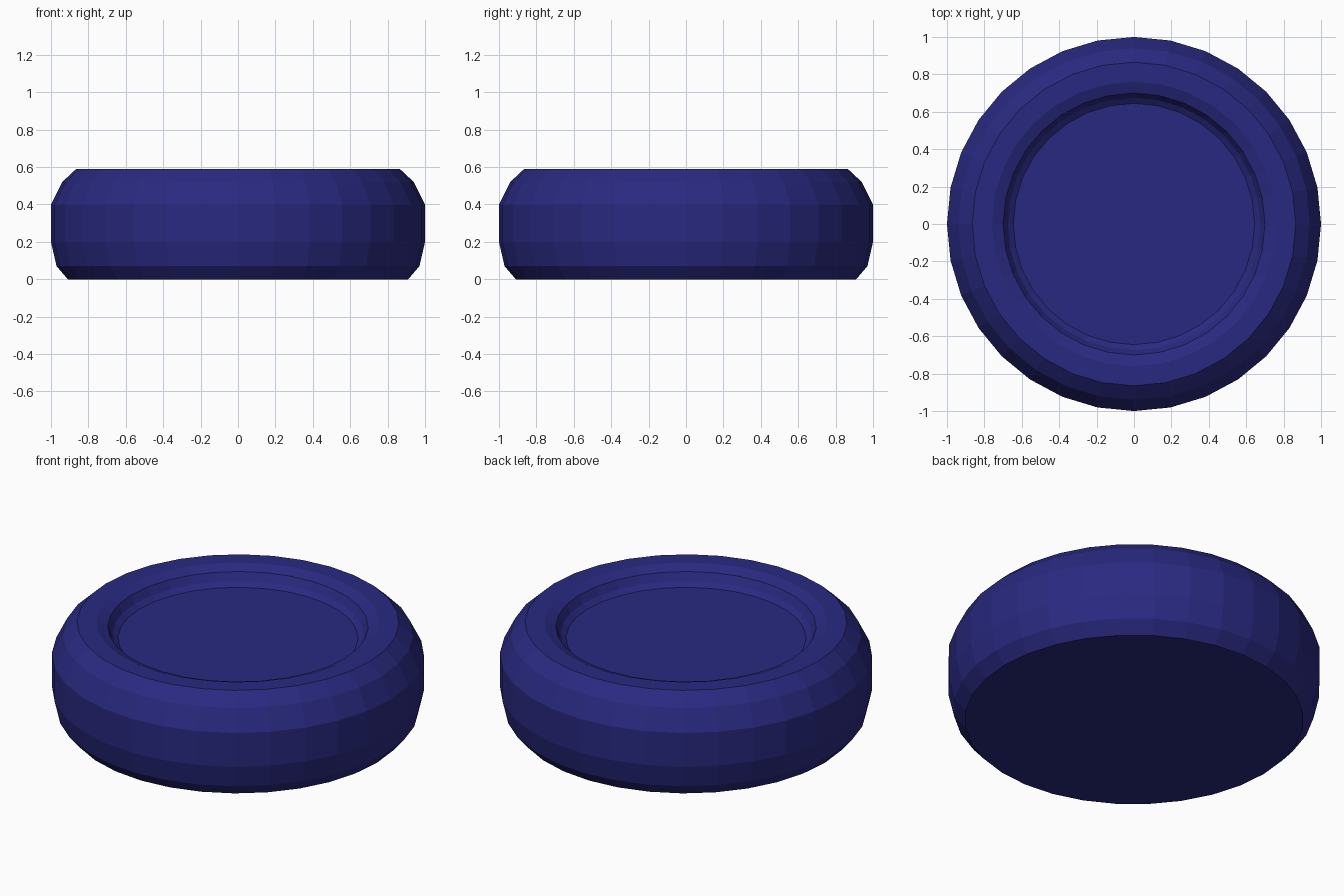
import bpy, bmesh, math

if "Cube" in bpy.data.objects:
    bpy.data.objects.remove(bpy.data.objects["Cube"])

SIDES = 32

# Half profile (radius, height) from the base up over the rim into the dish
PROFILE = [(0.91, 0.0), (0.97, 0.07), (1.0, 0.2), (1.0, 0.4), (0.94, 0.52),
           (0.865, 0.59), (0.76, 0.59), (0.70, 0.565), (0.675, 0.52), (0.645, 0.497)]


def lathe(name, profile, sides):
    bm = bmesh.new()
    rings = []
    for r, z in profile:
        rings.append([bm.verts.new((r * math.cos(2 * math.pi * i / sides),
                                    r * math.sin(2 * math.pi * i / sides), z))
                      for i in range(sides)])
    for a, b in zip(rings, rings[1:]):
        for i in range(sides):
            j = (i + 1) % sides
            bm.faces.new((a[i], a[j], b[j], b[i]))
    # Flat underside and flat dish floor
    bm.faces.new(rings[0][::-1])
    bm.faces.new(rings[-1])
    mesh = bpy.data.meshes.new(name)
    bm.to_mesh(mesh)
    bm.free()
    obj = bpy.data.objects.new(name, mesh)
    bpy.context.collection.objects.link(obj)
    return obj


# Round dished disc with a bulging side wall
disc = lathe("dished_disc", PROFILE, SIDES)
navy = bpy.data.materials.new("navy")
navy.diffuse_color = (0.022, 0.022, 0.22, 1.0)
navy.use_nodes = True
navy.node_tree.nodes["Principled BSDF"].inputs["Base Color"].default_value = navy.diffuse_color
disc.data.materials.append(navy)
